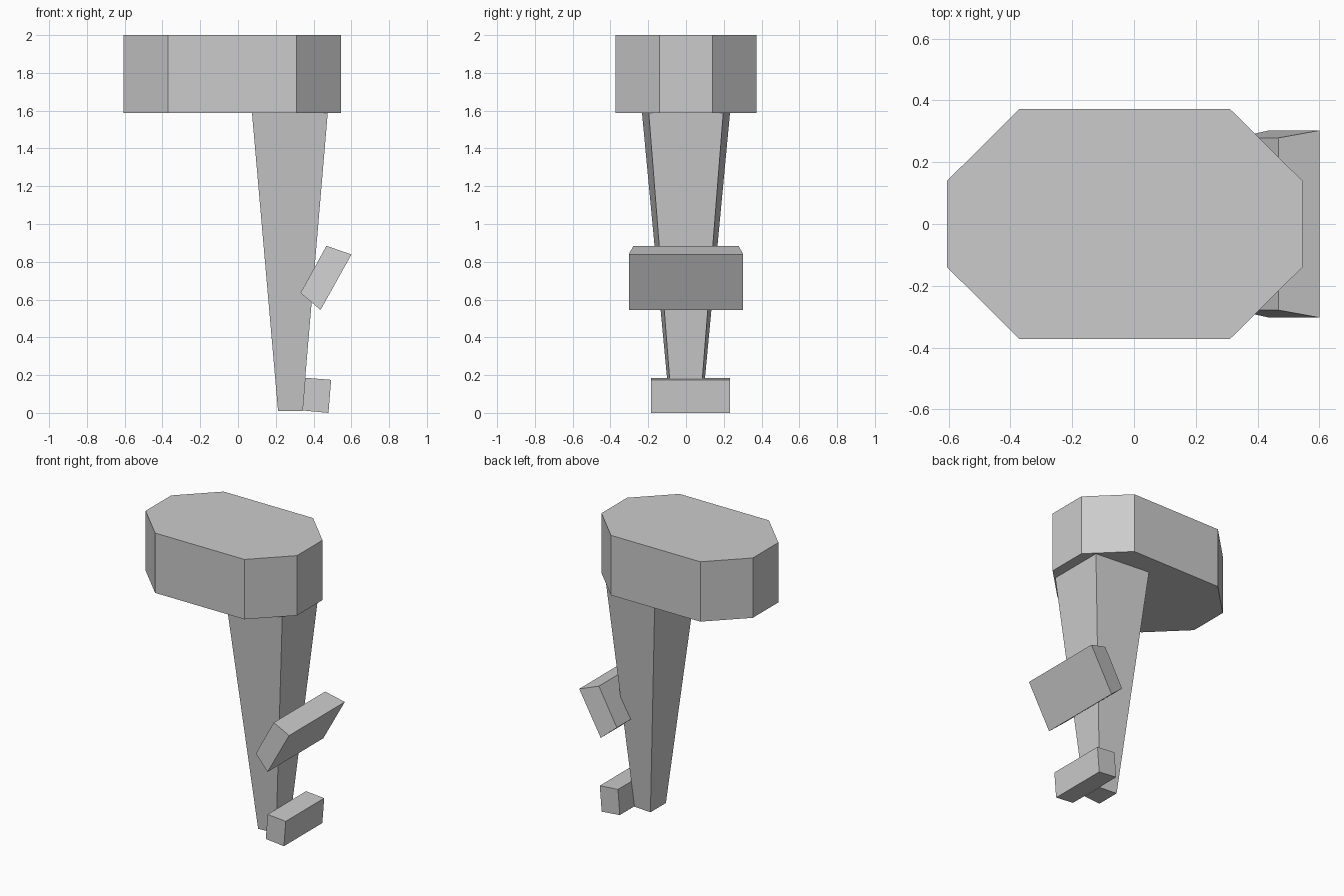
import bpy, bmesh

cube = bpy.data.objects.get("Cube")
if cube:
    bpy.data.objects.remove(cube, do_unlink=True)

# Single plain grey
GREY = (0.6, 0.6, 0.6, 1.0)
grey = bpy.data.materials.new("plain_grey")
grey.use_nodes = True
grey.diffuse_color = GREY
grey.node_tree.nodes["Principled BSDF"].inputs["Base Color"].default_value = GREY


def loft(name, start, end):
    """Solid joining two matching rings of points, capped at both ends."""
    bm = bmesh.new()
    a = [bm.verts.new(p) for p in start]
    b = [bm.verts.new(p) for p in end]
    bm.faces.new(a)
    bm.faces.new(b)
    for i in range(len(a)):
        j = (i + 1) % len(a)
        bm.faces.new((a[i], a[j], b[j], b[i]))
    bmesh.ops.recalc_face_normals(bm, faces=bm.faces)
    mesh = bpy.data.meshes.new(name)
    bm.to_mesh(mesh)
    bm.free()
    mesh.materials.append(grey)
    obj = bpy.data.objects.new(name, mesh)
    bpy.context.collection.objects.link(obj)
    return obj


# Chamfered top block
half = [(-0.606, 0.139), (-0.37, 0.373), (0.31, 0.373), (0.546, 0.139)]
outline = half + [(x, -y) for x, y in reversed(half)]
loft("top_block", [(x, y, 1.588) for x, y in outline],
     [(x, y, 2.0) for x, y in outline])


# Tapered post, narrower on its +x side
def post_ring(x0, x1, wide, narrow, z):
    return [(x0, -wide, z), (x1, -narrow, z), (x1, narrow, z), (x0, wide, z)]


loft("tapered_post", post_ring(0.212, 0.341, 0.084, 0.073, 0.01),
     post_ring(0.074, 0.475, 0.233, 0.197, 1.588))

# Tilted upper bar, wider on its outer face: (x, z, half width)
upper = [(0.331, 0.635, 0.279), (0.468, 0.884, 0.279),
         (0.601, 0.839, 0.303), (0.437, 0.545, 0.303)]
loft("upper_bar", [(x, -w, z) for x, z, w in upper],
     [(x, w, z) for x, z, w in upper])

# Lower bar, offset toward the back
lower = [(0.341, 0.013), (0.355, 0.186), (0.493, 0.175), (0.479, 0.0)]
loft("lower_bar", [(x, -0.185, z) for x, z in lower],
     [(x, 0.233, z) for x, z in lower])
